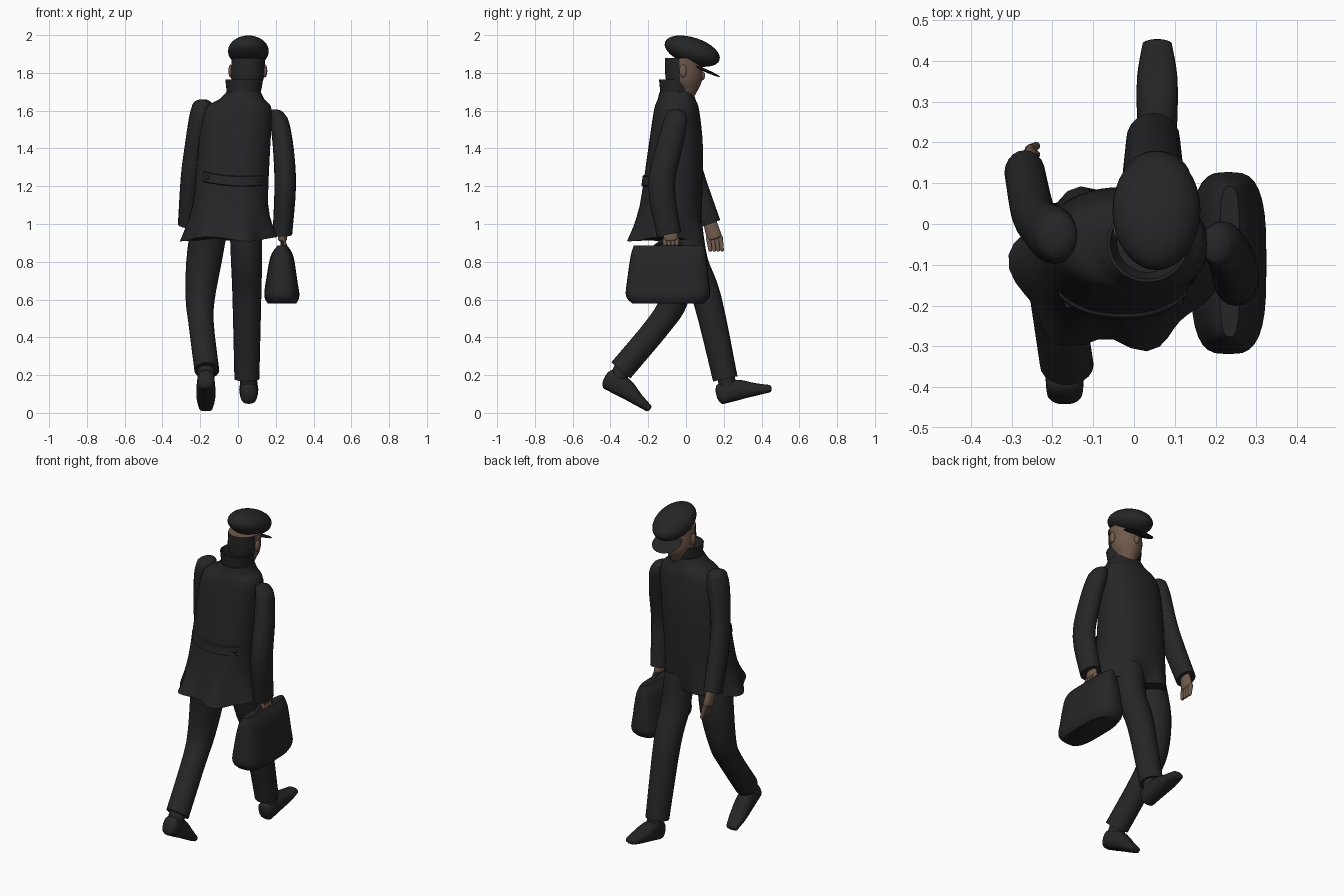
import bpy, bmesh, math
from mathutils import Vector, Matrix
from mathutils.bvhtree import BVHTree

if "Cube" in bpy.data.objects:
    bpy.data.objects.remove(bpy.data.objects["Cube"], do_unlink=True)


def material(name, *rgb):
    mat = bpy.data.materials.new(name)
    mat.use_nodes = True
    mat.diffuse_color = (*rgb, 1)
    shader = mat.node_tree.nodes["Principled BSDF"]
    shader.inputs["Base Color"].default_value = (*rgb, 1)
    shader.inputs["Roughness"].default_value = .8
    return mat


CLOTH = material("charcoal cloth", .019, .019, .019)
SKIN = material("brown skin", .16, .1, .07)


def finish(name, bm, *materials):
    """Turn a bmesh into a smooth-shaded object with sharp edges kept."""
    bmesh.ops.recalc_face_normals(bm, faces=bm.faces)
    mesh = bpy.data.meshes.new(name)
    bm.to_mesh(mesh)
    bm.free()
    for mat in materials:
        mesh.materials.append(mat)
    part = bpy.data.objects.new(name, mesh)
    bpy.context.collection.objects.link(part)
    bpy.ops.object.select_all(action='DESELECT')
    part.select_set(True)
    bpy.context.view_layer.objects.active = part
    bpy.ops.object.shade_smooth_by_angle(angle=math.radians(45))


def spline(before, start, end, after, t):
    """Smooth curve through start and end."""
    leave, arrive = (end - before) / 2, (after - start) / 2
    bend = 3 * (end - start) - 2 * leave - arrive
    twist = leave + arrive - 2 * (end - start)
    return start + t * (leave + t * (bend + t * twist))


def refine(path, steps):
    last = len(path) - 1
    points = []
    for i in range(last):
        four = path[max(i - 1, 0)], path[i], path[i + 1], path[min(i + 2, last)]
        for step in range(steps):
            points.append([spline(*values, step / steps) for values in zip(*four)])
    return points + [path[-1]]


def skin_rings(path, depth=1, upright=False, round_start=False, round_end=False,
               sides=20, steps=4, power=2):
    """Skin ovals of (x, y, z, half width[, half depth]) along a path."""
    path = [ring if len(ring) == 5 else (*ring, ring[3] * depth) for ring in path]
    points = refine(path, steps)
    centres = [Vector(p[:3]) for p in points]
    rings = []
    for i, p in enumerate(points):
        way = centres[min(i + 1, len(points) - 1)] - centres[max(i - 1, 0)]
        tilt = 0 if upright else math.atan2(way.y, -way.z)
        rings.append((centres[i], p[3], p[4], tilt))

    def dome(edge, inner):
        centre, wide, deep, tilt = edge
        out = (centre - inner[0]).normalized() * min(wide, deep) * .6
        angles = [math.pi / 2 * k / 5 for k in range(1, 5)]
        return [(centre + out * math.sin(a), wide * math.cos(a), deep * math.cos(a), tilt)
                for a in angles]

    first = dome(rings[0], rings[1])[::-1] if round_start else []
    final = dome(rings[-1], rings[-2]) if round_end else []
    bm = bmesh.new()
    loops = []
    for centre, wide, deep, tilt in first + rings + final:
        turn = Matrix.Rotation(tilt, 3, 'X')
        loop = []
        for k in range(sides):
            c, s = math.cos(math.tau * k / sides), math.sin(math.tau * k / sides)
            offset = Vector((wide * math.copysign(abs(c) ** (2 / power), c),
                             deep * math.copysign(abs(s) ** (2 / power), s), 0))
            loop.append(bm.verts.new(centre + turn @ offset))
        loops.append(loop)
    for low, high in zip(loops, loops[1:]):
        for k in range(sides):
            bm.faces.new((low[k - 1], low[k], high[k], high[k - 1]))
    bm.faces.new(loops[0])
    bm.faces.new(loops[-1])
    return bm


def tube(name, path, mat=CLOTH, **options):
    finish(name, skin_rings(path, **options), mat)


def ball(name, centre, radii, mat=CLOTH, tilt=0):
    """Ellipsoid, pitched about x."""
    bm = bmesh.new()
    place = (Matrix.Translation(centre) @ Matrix.Rotation(math.radians(tilt), 4, 'X')
             @ Matrix.Diagonal((*radii, 1)))
    bmesh.ops.create_uvsphere(bm, u_segments=32, v_segments=16, radius=1, matrix=place)
    finish(name, bm, mat)


# Coat body with a flared, wavy hem
bm = skin_rings([(-.05, -.11, .92, .24, .19), (-.04, -.08, 1.1, .2, .165),
                 (-.02, -.055, 1.4, .19, .145), (0, -.05, 1.6, .18, .12),
                 (.02, -.05, 1.66, .12, .1), (.03, -.05, 1.7, .09, .09)],
                upright=True, sides=48, power=2.3)
for vert in bm.verts:
    flare = max(0, (1.15 - vert.co.z) / .23) ** 2
    angle = math.atan2(vert.co.y + .11, vert.co.x + .05)
    ripple = Vector((math.cos(angle), math.sin(angle), 0)) * math.cos(6 * angle + .6)
    vert.co += flare * .02 * ripple
    vert.co.z += flare * .012 * math.cos(3 * angle)
coat = BVHTree.FromBMesh(bm)
finish("coat_body", bm, CLOTH)


def coat_back(x, z):
    return coat.ray_cast(Vector((x, -1, z)), Vector((0, 1, 0)))[0]


# Standing collar, open at the top
tube("collar", [(.03, -.05, 1.68, .088), (.033, -.047, 1.765, .1),
                (.033, -.047, 1.766, .092), (.033, -.047, 1.71, .075)],
     upright=True, depth=.96, sides=28, steps=1)

# Back strap laid on the coat, with a button at each end
bm = bmesh.new()
columns = 20
rows = []
for i in range(columns + 1):
    t = i / columns
    x = -.185 + .315 * t
    middle = 1.25 - .02 * t - .012 * math.sin(math.pi * t)
    row = []
    for rise, lift in (-.028, 0), (-.024, .009), (.024, .009), (.028, 0):
        spot = coat_back(x, middle + rise)
        row.append(bm.verts.new(spot - Vector((0, lift, 0))))
    rows.append(row)
for near, far in zip(rows, rows[1:]):
    for k in range(3):
        bm.faces.new((near[k], near[k + 1], far[k + 1], far[k]))
finish("back_strap", bm, CLOTH)
for side, x, z in ("right", -.16, 1.245), ("left", .11, 1.23):
    ball(side + "_strap_button", coat_back(x, z), (.012, .018, .012))

# Sleeves
tube("left_sleeve", [(.205, -.05, 1.585, .04), (.22, -.055, 1.54, .05), (.24, -.09, 1.4, .055),
                     (.25, -.13, 1.2, .057), (.235, -.09, .945, .052)],
     depth=1.25, round_start=True)
tube("right_sleeve", [(-.19, -.03, 1.63, .052), (-.2, -.025, 1.56, .06), (-.232, 0, 1.4, .052),
                      (-.25, .035, 1.25, .053), (-.268, .125, 1, .05)],
     depth=1.2, round_start=True)


# Hands: a palm, four fingers and a thumb
def hand(side, wrist, knuckles, tips):
    wrist, knuckles, tips = Vector(wrist), Vector(knuckles), Vector(tips)
    tube(side + "_palm", [(*wrist, .02), (*knuckles, .024)], SKIN, depth=1.7, round_end=True)
    for i in range(4):
        across = Vector((0, .021 * (i - 1.5), 0))
        tube(f"{side}_finger_{i + 1}", [(*(knuckles + across), .014), (*(tips + across), .01)],
             SKIN, round_end=True, sides=10)
    ahead = Vector((0, .035, 0))
    tube(side + "_thumb", [(*wrist.lerp(knuckles, .6), .014), (*(knuckles + ahead), .01)],
         SKIN, round_end=True, sides=10)


hand("right", (-.262, .12, 1.03), (-.255, .15, .93), (-.24, .16, .86))
hand("left", (.235, -.085, .98), (.235, -.08, .92), (.25, -.08, .89))

# Travel bag and its arched handle
tube("bag", [(.233, -.096, .58, .076, .19), (.232, -.096, .62, .093, .222),
             (.231, -.095, .7, .083, .217), (.233, -.093, .83, .06, .2),
             (.235, -.092, .886, .025, .185)], upright=True, sides=32, power=3.2)
arc = [math.pi * i / 8 for i in range(9)]
tube("bag_handle", [(.235, -.09 - .075 * math.cos(a), .875 + .032 * math.sin(a), .009)
                    for a in arc], sides=8, steps=1)

# Trousers
tube("left_trouser", [(.04, 0, 1, .085), (.045, .035, .8, .082), (.047, .113, .6, .076),
                      (.047, .208, .18, .066)])
tube("right_trouser", [(-.15, -.06, 1, .1), (-.18, -.04, .8, .094), (-.2, -.065, .6, .077),
                       (-.195, -.14, .47, .067), (-.165, -.345, .225, .066)])


# Shoes, pitched about the heel, with ankles up into the cuffs
def shoe(side, heel, pitch, cuff):
    pitch = math.radians(pitch)
    ahead = Vector((0, math.cos(pitch), math.sin(pitch)))
    up = Vector((0, -math.sin(pitch), math.cos(pitch)))

    def spot(along, height):
        return Vector(heel) + ahead * along + up * height

    profile = (.03, .045, .055), (.12, .05, .054), (.21, .049, .034), (.285, .036, .02)
    tube(side + "_shoe", [(*spot(along, high), wide, high) for along, wide, high in profile],
         round_start=True, round_end=True, power=2.5)
    tube(side + "_ankle", [(*cuff, .046), (*spot(.07, .06), .046)])


shoe("left", (.057, .17, .04), 14, (.055, .21, .21))
shoe("right", (-.17, -.46, .142), -28, (-.168, -.335, .235))

# Head: skin in front, dark hair behind
bm = skin_rings([(.045, -.04, 1.64, .055, .06), (.05, -.012, 1.7, .056, .07),
                 (.05, -.011, 1.77, .086, .097), (.055, -.014, 1.88, .088, .097)],
                upright=True, sides=28)
for face in bm.faces:
    centre = face.calc_center_median()
    face.material_index = int(centre.z > 1.74 and centre.y < -.03)
finish("head", bm, SKIN, CLOTH)
ball("nose", (.052, .083, 1.785), (.015, .018, .025), SKIN)
for side, sign in ("left", 1), ("right", -1):
    ball(side + "_ear", (.052 + sign * .091, -.016, 1.81), (.012, .02, .034), SKIN)

# Flat cap with its peak
ball("cap", (.055, .033, 1.915), (.108, .152, .072), tilt=-18)
ball("cap_peak", (.055, .105, 1.812), (.086, .082, .008), tilt=-24)
